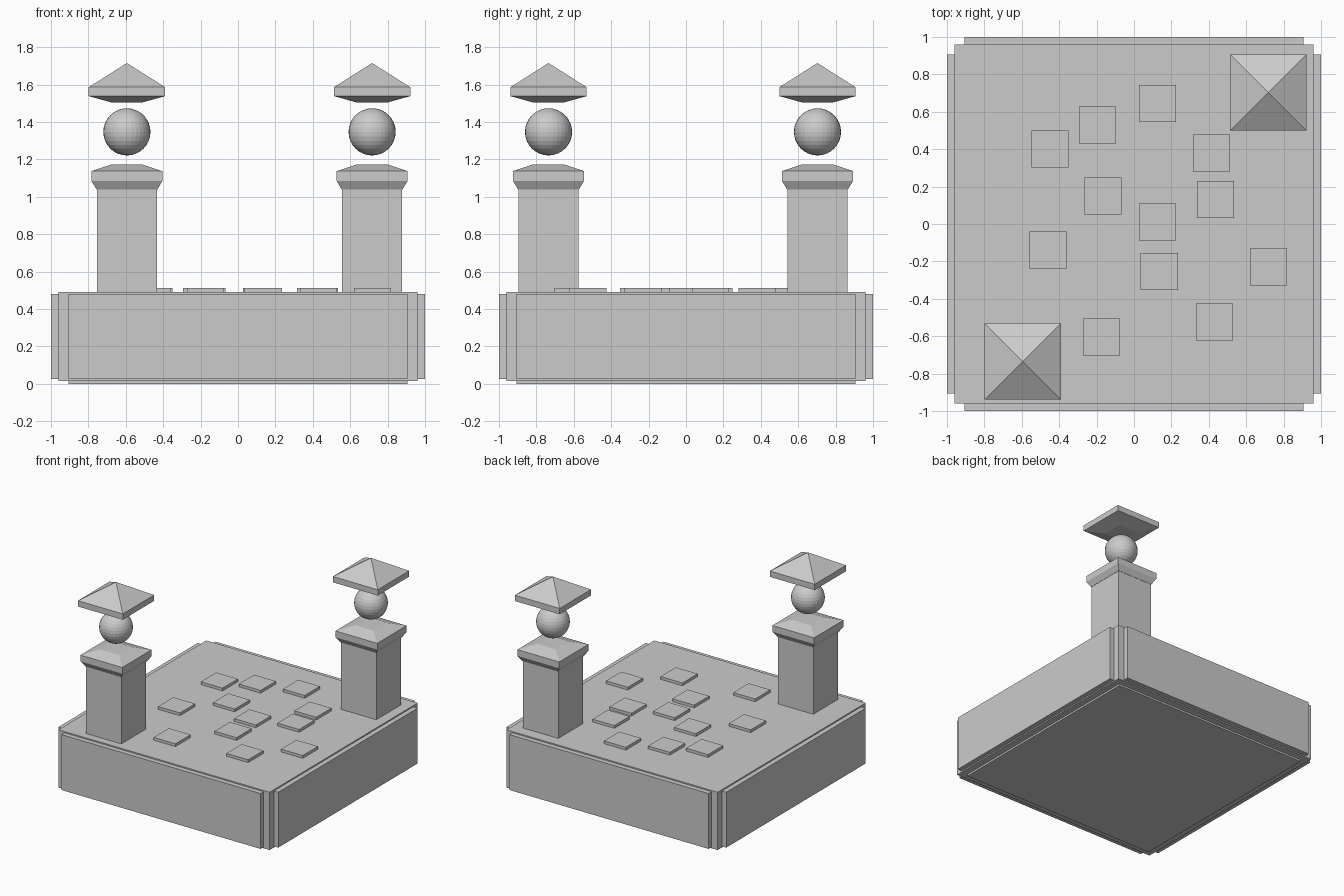
import bpy, bmesh, math

if "Cube" in bpy.data.objects:
    bpy.data.objects.remove(bpy.data.objects["Cube"])


def finish(bm, name, loc=(0, 0, 0)):
    bmesh.ops.recalc_face_normals(bm, faces=bm.faces)
    mesh = bpy.data.meshes.new(name)
    bm.to_mesh(mesh)
    bm.free()
    ob = bpy.data.objects.new(name, mesh)
    ob.location = loc
    bpy.context.collection.objects.link(ob)
    return ob


def box(name, x0, x1, y0, y1, z0, z1):
    bm = bmesh.new()
    bmesh.ops.create_cube(bm, size=1)
    bmesh.ops.scale(bm, vec=(x1 - x0, y1 - y0, z1 - z0), verts=bm.verts)
    return finish(bm, name, ((x0 + x1) / 2, (y0 + y1) / 2, (z0 + z1) / 2))


def square_stack(name, cx, cy, profile):
    """Square rings (half width, z) joined into a solid; half width 0 is an apex."""
    bm = bmesh.new()
    prev = None
    for h, z in profile:
        if h == 0:
            ring = [bm.verts.new((0, 0, z))] * 4
        else:
            ring = [bm.verts.new((sx * h, sy * h, z))
                    for sx, sy in ((-1, -1), (1, -1), (1, 1), (-1, 1))]
        if prev is None:
            bm.faces.new(ring[::-1])
        else:
            for i in range(4):
                j = (i + 1) % 4
                quad = [prev[i], prev[j], ring[j], ring[i]]
                bm.faces.new(quad[:3] if h == 0 else quad)
        prev = ring
    if profile[-1][0] > 0:
        bm.faces.new(prev)
    return finish(bm, name, (cx, cy, 0))


# Base block with thin raised panels on the sides and underneath
box("base_block", -0.96, 0.96, -0.96, 0.96, 0.015, 0.49)
box("bottom_panel", -0.905, 0.905, -0.905, 0.905, 0.0, 0.02)
for s, fb, lr in ((-1, "front", "left"), (1, "back", "right")):
    a, b = sorted((s * 0.955, s * 1.0))
    box(fb + "_panel", -0.905, 0.905, a, b, 0.025, 0.48)
    box(lr + "_panel", a, b, -0.905, 0.905, 0.025, 0.48)

# Two lantern posts: shaft, moulded cap, globe and floating roof
for tag, x, y in (("front", -0.594, -0.735), ("back", 0.717, 0.703)):
    square_stack(tag + "_post_shaft", x, y, [(0.161, 0.485), (0.161, 1.045)])
    square_stack(tag + "_post_cap", x, y,
                 [(0.163, 1.04), (0.19, 1.085), (0.19, 1.137), (0.085, 1.172)])
    bm = bmesh.new()
    bmesh.ops.create_uvsphere(bm, u_segments=32, v_segments=16, radius=0.126)
    finish(bm, tag + "_globe", (x, y, 1.347))
    square_stack(tag + "_roof", x, y,
                 [(0.085, 1.505), (0.204, 1.538), (0.204, 1.586), (0, 1.715)])

# Scattered paving tiles on the top
tiles = [(-0.45, 0.40), (-0.195, 0.53), (0.125, 0.645), (0.415, 0.38),
         (-0.165, 0.15), (0.435, 0.13), (0.125, 0.01), (-0.46, -0.14),
         (0.135, -0.255), (0.72, -0.23), (-0.175, -0.605), (0.43, -0.525)]
for x, y in tiles:
    box("paving_tile", x - 0.099, x + 0.099, y - 0.099, y + 0.099, 0.48, 0.513)
